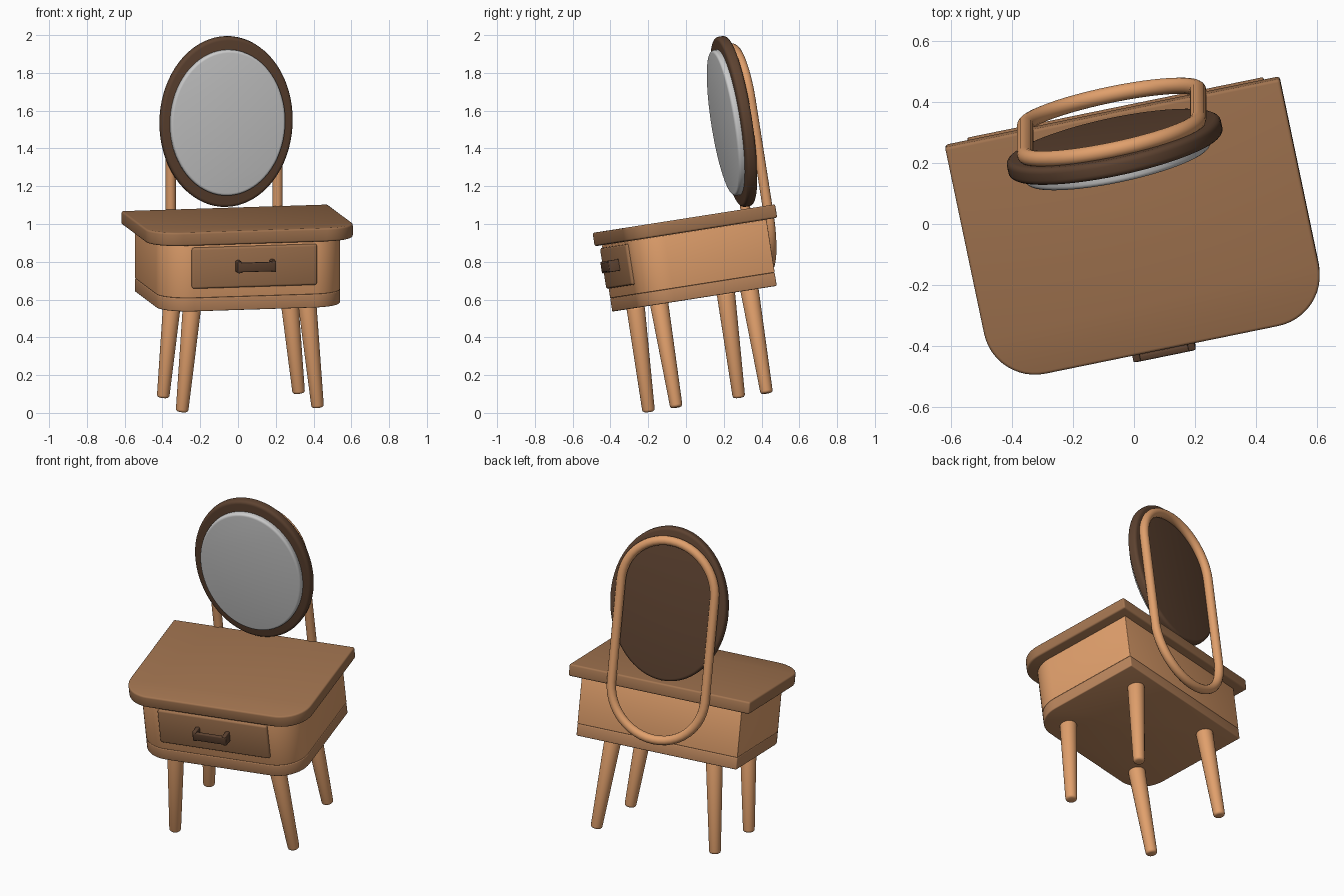
import bpy, bmesh, math
from mathutils import Matrix, Vector

if "Cube" in bpy.data.objects:
    bpy.data.objects.remove(bpy.data.objects["Cube"])

# whole piece is turned and pitched in the world
POSE = Matrix.Rotation(math.radians(8.9), 4, 'X') @ Matrix.Rotation(math.radians(11.7), 4, 'Z')
CX = 0.037          # symmetry plane of the furniture


def material(name, rgb):
    m = bpy.data.materials.new(name)
    m.diffuse_color = (*rgb, 1)
    m.use_nodes = True
    m.node_tree.nodes["Principled BSDF"].inputs["Base Color"].default_value = m.diffuse_color
    return m


LIGHT = material("light_wood", (0.75, 0.35, 0.15))
LOWER = material("plinth_wood", (0.50, 0.24, 0.11))
MID = material("mid_wood", (0.36, 0.175, 0.08))
DARK = material("dark_wood", (0.11, 0.055, 0.03))


def place(name, data, mat):
    ob = bpy.data.objects.new(name, data)
    bpy.context.collection.objects.link(ob)
    ob.matrix_world = POSE
    if mat:
        data.materials.append(mat)
    return ob


def finish(name, bm, mat, bevel=0.0, segments=3):
    bmesh.ops.recalc_face_normals(bm, faces=bm.faces[:])
    if bevel:
        edges = [e for e in bm.edges if e.calc_face_angle(0) > math.radians(40)]
        bmesh.ops.bevel(bm, geom=edges, offset=bevel, segments=segments,
                        profile=0.5, affect='EDGES', clamp_overlap=True)
    me = bpy.data.meshes.new(name)
    bm.to_mesh(me)
    bm.free()
    ob = place(name, me, mat)
    bpy.ops.object.select_all(action='DESELECT')
    ob.select_set(True)
    bpy.context.view_layer.objects.active = ob
    bpy.ops.object.shade_smooth_by_angle(angle=math.radians(35))
    return ob


def slab(name, half_w, front, back, z0, z1, r, mat, bevel):
    """Board with two rounded front corners."""
    pts = [(CX + half_w, back), (CX - half_w, back)]
    for sx, start in ((-1, 180), (1, 270)):
        for i in range(13):
            a = math.radians(start + 90 * i / 12)
            pts.append((CX + sx * (half_w - r) + r * math.cos(a), front + r + r * math.sin(a)))
    bm = bmesh.new()
    f = bm.faces.new([bm.verts.new((x, y, z0)) for x, y in pts])
    g = bmesh.ops.extrude_face_region(bm, geom=[f])
    bmesh.ops.translate(bm, vec=(0, 0, z1 - z0),
                        verts=[v for v in g['geom'] if isinstance(v, bmesh.types.BMVert)])
    return finish(name, bm, mat, bevel)


def box(name, x0, x1, y0, y1, z0, z1, mat, bevel):
    bm = bmesh.new()
    m = Matrix.Translation(((x0 + x1) / 2, (y0 + y1) / 2, (z0 + z1) / 2)) \
        @ Matrix.Diagonal((x1 - x0, y1 - y0, z1 - z0, 1))
    bmesh.ops.create_cube(bm, size=1, matrix=m)
    return finish(name, bm, mat, bevel)


def oval(name, w, h, y0, y1, mat, bevel):
    """Upright elliptical disc facing the front."""
    bm = bmesh.new()
    m = Matrix.Translation((CX, (y0 + y1) / 2, 1.485)) @ Matrix.Diagonal((w, 1, h, 1)) \
        @ Matrix.Rotation(math.pi / 2, 4, 'X')
    bmesh.ops.create_cone(bm, cap_ends=True, segments=72, radius1=1, radius2=1,
                          depth=y1 - y0, matrix=m)
    return finish(name, bm, mat, bevel, 4)


# cabinet
slab("table_top", 0.559, -0.272, 0.529, 0.946, 1.018, 0.17, MID, 0.010)
slab("cabinet_body", 0.495, -0.246, 0.482, 0.662, 0.946, 0.17, LIGHT, 0.004)
slab("cabinet_base", 0.495, -0.246, 0.482, 0.590, 0.662, 0.17, LOWER, 0.006)

# drawer and handle
box("drawer_front", CX - 0.338, CX + 0.338, -0.262, -0.15, 0.713, 0.932, MID, 0.012)
box("handle_bar", CX - 0.10, CX + 0.10, -0.320, -0.298, 0.803, 0.853, DARK, 0.006)
for side, s in (("left", -1), ("right", 1)):
    x = CX + s * 0.092
    box("handle_post_" + side, x - 0.012, x + 0.012, -0.318, -0.255, 0.798, 0.860, DARK, 0.005)

# tapered splayed legs
for sname, s in (("left", -1), ("right", 1)):
    for fname, y in (("front", -0.130), ("back", 0.364)):
        foot = Vector((CX + s * 0.367, y, 0.036))
        top = Vector((CX + s * 0.311, y + 0.006, 0.60))
        d = top - foot
        bm = bmesh.new()
        m = Matrix.Translation((foot + top) / 2) @ d.to_track_quat('Z', 'Y').to_matrix().to_4x4()
        bmesh.ops.create_cone(bm, cap_ends=True, segments=32, radius1=0.033, radius2=0.049,
                              depth=d.length, matrix=m)
        finish(f"{fname}_{sname}_leg", bm, LIGHT, 0.014, 3)

# bent tube loop holding the mirror
R, LOW, HIGH = 0.289, 0.973, 1.580
cu = bpy.data.curves.new("mirror_support", 'CURVE')
cu.dimensions = '3D'
cu.bevel_depth = 0.027
cu.bevel_resolution = 5
cu.use_fill_caps = False
path = []
for zc, start in ((HIGH, 0), (LOW, 180)):
    for i in range(25):
        a = math.radians(start + 180 * i / 24)
        path.append((CX + R * math.cos(a), 0.540, zc + R * math.sin(a), 1))
sp = cu.splines.new('POLY')
sp.points.add(len(path) - 1)
for p, co in zip(sp.points, path):
    p.co = co
sp.use_cyclic_u = True
sp.use_smooth = True
place("mirror_support", cu, LIGHT)

# mirror
oval("mirror_frame", 0.358, 0.456, 0.462, 0.520, DARK, 0.018)
oval("mirror_glass", 0.310, 0.390, 0.430, 0.475, None, 0.014)
